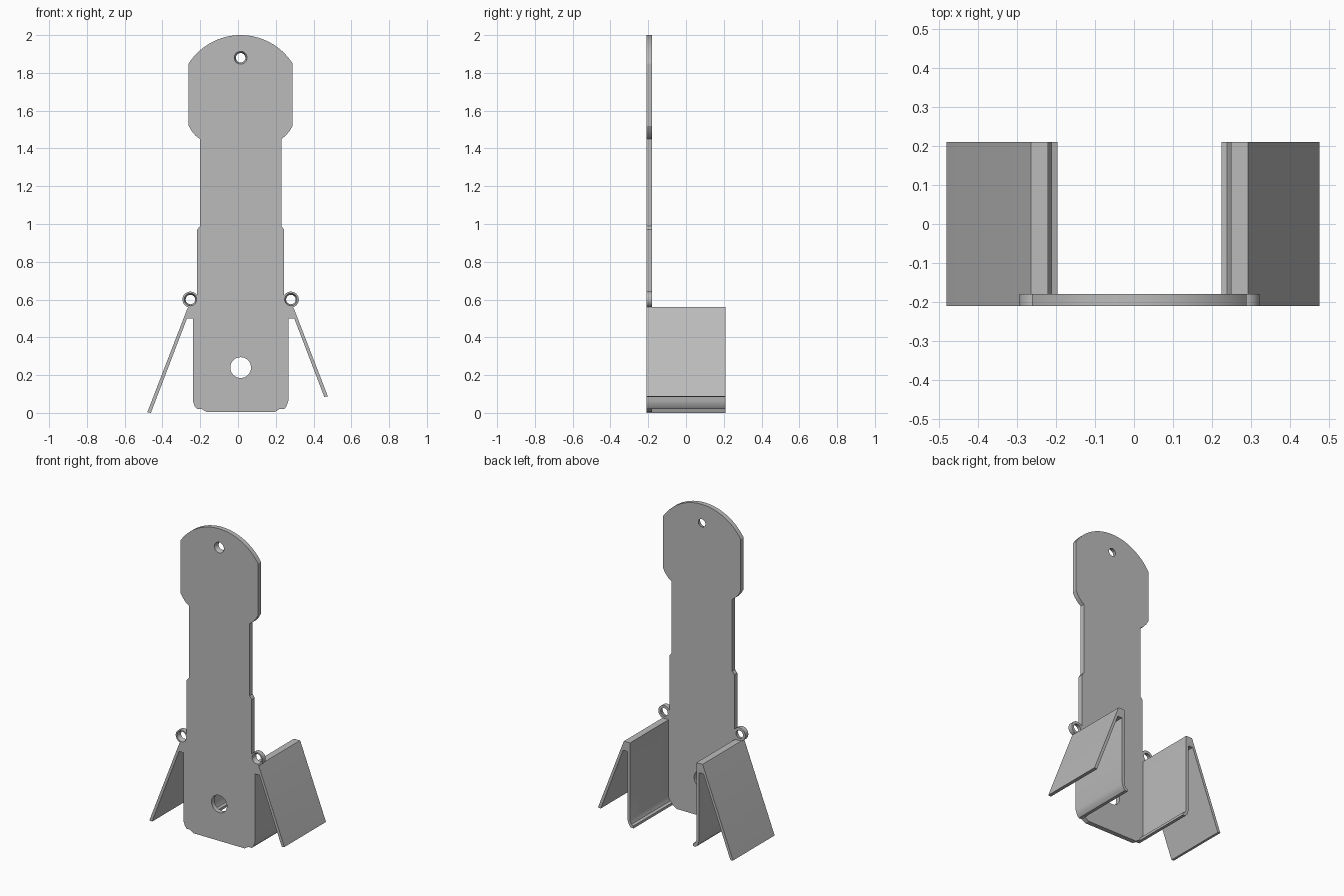
import bpy, bmesh, math

if "Cube" in bpy.data.objects:
    bpy.data.objects.remove(bpy.data.objects["Cube"], do_unlink=True)

CX = 0.014                     # centre line of the plate
FRONT, PLATE_BACK, BACK = -0.21, -0.18, 0.21

steel = bpy.data.materials.new("grey_steel")
steel.use_nodes = True
GREY = (0.5, 0.5, 0.5, 1)
steel.diffuse_color = GREY
steel.node_tree.nodes["Principled BSDF"].inputs["Base Color"].default_value = GREY


def loft(name, front, back, y0, y1):
    """Solid between two matching x-z outlines at depths y0 and y1."""
    bm = bmesh.new()
    a = [bm.verts.new((x, y0, z)) for x, z in front]
    b = [bm.verts.new((x, y1, z)) for x, z in back]
    bm.faces.new(a)
    bm.faces.new(b[::-1])
    for i in range(len(a)):
        j = (i + 1) % len(a)
        bm.faces.new((a[j], a[i], b[i], b[j]))
    bmesh.ops.recalc_face_normals(bm, faces=bm.faces)
    mesh = bpy.data.meshes.new(name)
    bm.to_mesh(mesh)
    bm.free()
    mesh.materials.append(steel)
    obj = bpy.data.objects.new(name, mesh)
    bpy.context.collection.objects.link(obj)
    return obj


def circle(x, z, r, n=32):
    return [(x + r * math.cos(math.tau * i / n), z + r * math.sin(math.tau * i / n))
            for i in range(n)]


def combine(target, tool, operation):
    """Apply a boolean and drop the tool object."""
    mod = target.modifiers.new("join", 'BOOLEAN')
    mod.operation, mod.object, mod.solver = operation, tool, 'EXACT'
    bpy.context.view_layer.objects.active = target
    bpy.ops.object.modifier_apply(modifier=mod.name)
    bpy.data.objects.remove(tool, do_unlink=True)


# Plate outline: one half from the foot up to the shoulder, then the domed top
half = [(0.18, 0.004), (0.205, 0.02), (0.23, 0.02), (0.243, 0.035), (0.253, 0.065),
        (0.253, 0.56), (0.23, 0.6), (0.23, 0.97), (0.215, 0.99), (0.215, 1.45),
        (0.238, 1.467), (0.26, 1.493), (0.275, 1.52)]
W, RISE = 0.275, 0.15
R = (W * W + RISE * RISE) / (2 * RISE)
span = math.asin(W / R)
dome = [(R * math.sin(span * (1 - i / 16)), 2 - R + R * math.cos(span * (1 - i / 16)))
        for i in range(33)]
outline = half + dome + [(-u, z) for u, z in reversed(half)]
outline = [(CX + u, z) for u, z in outline]
plate = loft("back_plate", outline, outline, FRONT, PLATE_BACK)

# Ears on both edges of the plate
for side in (-1, 1):
    ear = circle(CX + side * 0.266, 0.6, 0.042)
    combine(plate, loft("ear", ear, ear, FRONT, PLATE_BACK), 'UNION')

# Holes: one round, three tapering to the back
holes = [(0, 0.24, 0.055, 0.055), (0, 1.88, 0.034, 0.025),
         (-0.266, 0.6, 0.033, 0.025), (0.266, 0.6, 0.033, 0.025)]
for u, z, r_front, r_back in holes:
    # extend the cutter a full thickness past each face, keeping the taper
    d = r_front - r_back
    cutter = loft("hole_cutter", circle(CX + u, z, r_front + d / 3),
                  circle(CX + u, z, r_back - d / 3), FRONT - 0.01, PLATE_BACK + 0.01)
    combine(plate, cutter, 'DIFFERENCE')

# Side arms: curled wall, flat ridge and a splayed wing; the left wing is shorter
for name, side, tip in (("right_arm", -1, 0.0), ("left_arm", 1, 0.085)):
    reach = 0.283 + (0.55 - tip) * 0.384
    section = [(0.21, 0.02), (0.23, 0.02), (0.243, 0.035), (0.253, 0.065),
               (0.253, 0.5), (0.284, 0.5), (reach - 0.019, tip), (reach, tip + 0.003),
               (0.283, 0.55), (0.278, 0.56), (0.235, 0.56), (0.235, 0.065),
               (0.225, 0.042), (0.21, 0.036)]
    section = [(CX + side * u, z) for u, z in section]
    combine(plate, loft(name, section, section, FRONT, BACK), 'UNION')

plate.name = "bracket"
bpy.ops.object.select_all(action='DESELECT')
plate.select_set(True)
bpy.context.view_layer.objects.active = plate
bpy.ops.object.shade_smooth_by_angle(angle=math.radians(25))
